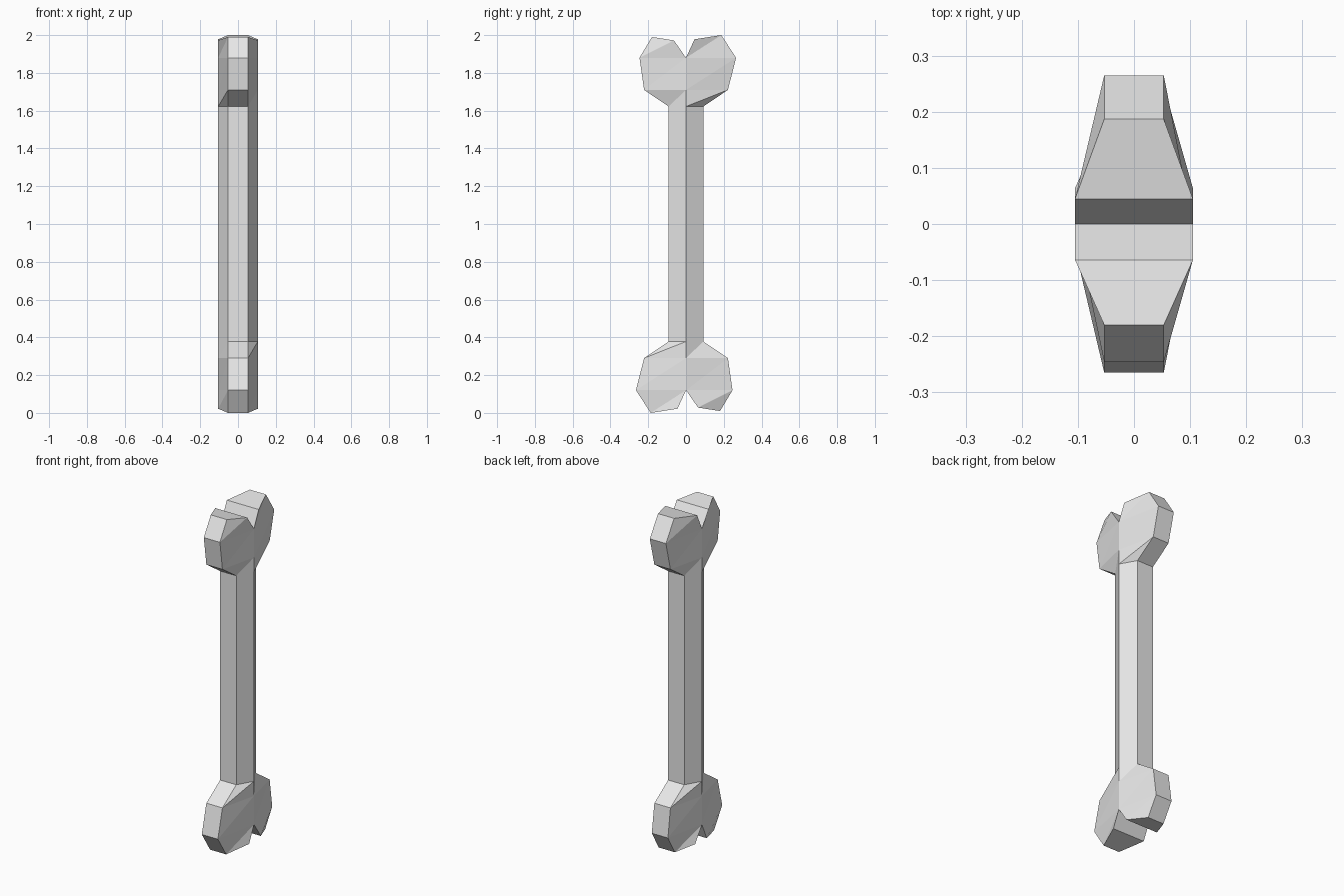
import bpy
import bmesh

if "Cube" in bpy.data.objects:
    bpy.data.objects.remove(bpy.data.objects["Cube"])

RIDGE, EDGE = 0.105, 0.053          # half widths at the centre ridge and at the rim
SHAFT_Y, NECK_Z = 0.092, 1.622

# Centre ridge points (y, z, half width), shared by both lobes of the top end
CORE = [(0, NECK_Z, RIDGE), (0, 1.71, RIDGE), (0, 1.88, RIDGE)]
# Rim of each top lobe, from neck to notch (y, z, half width)
BIG = [(SHAFT_Y, NECK_Z, EDGE), (0.222, 1.71, EDGE), (0.265, 1.88, EDGE),
       (0.187, 2.0, EDGE), (0.045, 1.978, RIDGE)]
SMALL = [(-SHAFT_Y, NECK_Z, EDGE), (-0.222, 1.71, EDGE), (-0.246, 1.88, EDGE),
         (-0.18, 1.99, EDGE), (-0.064, 1.972, RIDGE)]

bm = bmesh.new()


def face(points):
    bm.faces.new([bm.verts.new(p) for p in points])


def place(p, side, flip):
    """Profile point to 3D; flip turns the top end into the bottom end."""
    y, z, w = p
    return (side * w, -y, 2 - z) if flip else (side * w, y, z)


def lobe(rim, sign, flip):
    c0, c1, c2 = CORE
    p0, p1, p2, p3, p4 = rim
    # Broad sides, each quad split along a consistent diagonal
    for side in (-1, 1):
        for quad in ((c0, p0, p1, c1), (c1, p1, p2, c2), (c2, p2, p3, p4)):
            a, b, c, d = [place(p, side, flip) for p in quad]
            if side * sign > 0:
                face((a, b, c))
                face((a, c, d))
            else:
                face((a, b, d))
                face((b, c, d))
    # Rim wall
    path = rim + [c2]
    for p, q in zip(path, path[1:]):
        face((place(p, -1, flip), place(p, 1, flip),
              place(q, 1, flip), place(q, -1, flip)))


# Knobbed ends
for flip in (False, True):
    lobe(BIG, 1, flip)
    lobe(SMALL, -1, flip)

# Six-sided shaft
section = [(RIDGE, 0), (EDGE, SHAFT_Y), (-EDGE, SHAFT_Y),
           (-RIDGE, 0), (-EDGE, -SHAFT_Y), (EDGE, -SHAFT_Y)]
for (x0, y0), (x1, y1) in zip(section, section[1:] + section[:1]):
    face(((x0, y0, 2 - NECK_Z), (x1, y1, 2 - NECK_Z),
          (x1, y1, NECK_Z), (x0, y0, NECK_Z)))

bmesh.ops.remove_doubles(bm, verts=bm.verts, dist=0.0005)
bmesh.ops.recalc_face_normals(bm, faces=bm.faces)

mesh = bpy.data.meshes.new("bone")
bm.to_mesh(mesh)
bm.free()
mat = bpy.data.materials.new("pale bone grey")
mat.diffuse_color = (0.8, 0.8, 0.8, 1)
mat.use_nodes = True
mat.node_tree.nodes["Principled BSDF"].inputs["Base Color"].default_value = mat.diffuse_color
mesh.materials.append(mat)
bone = bpy.data.objects.new("bone", mesh)
bpy.context.collection.objects.link(bone)
